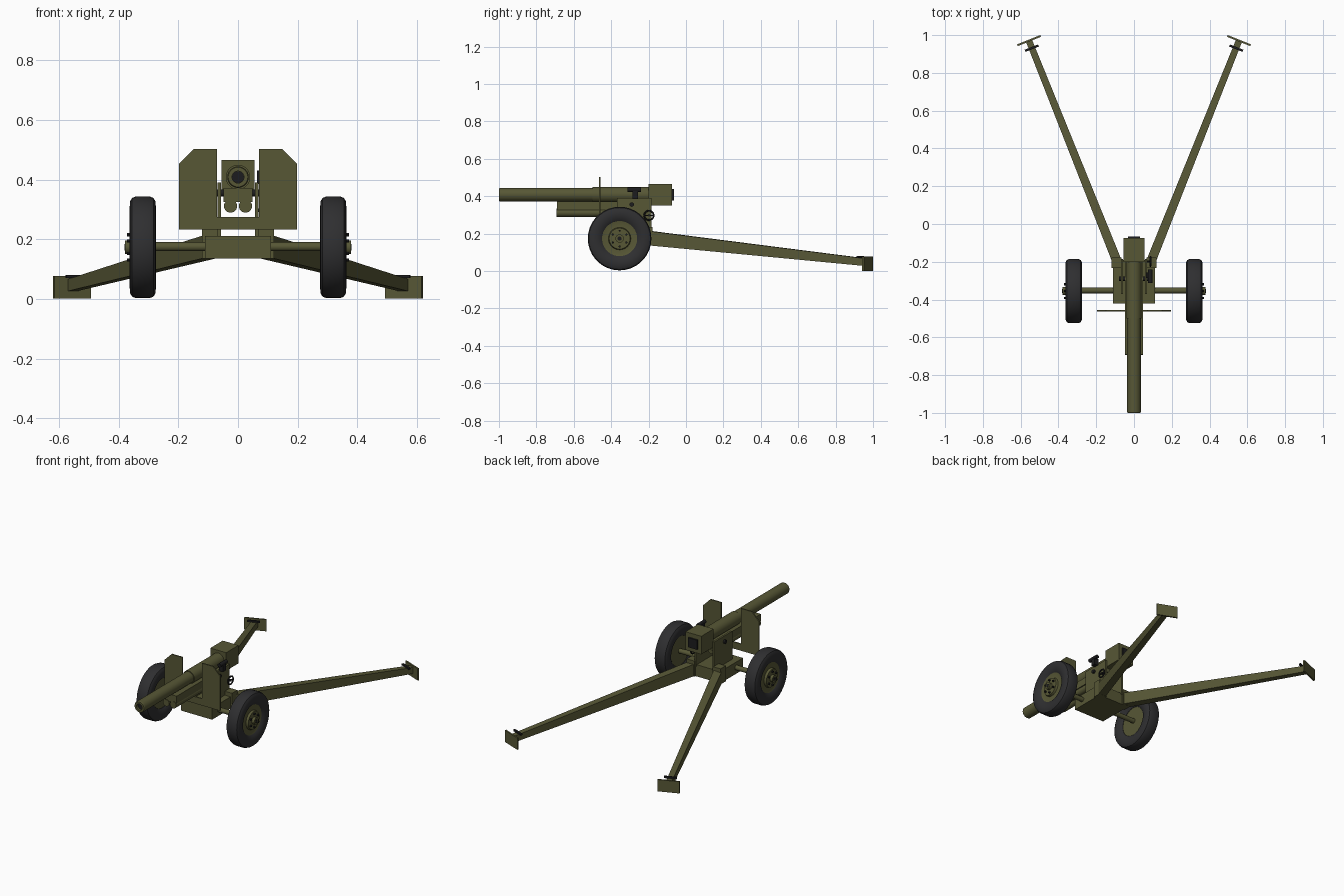
import bpy, bmesh, math
from mathutils import Vector

if "Cube" in bpy.data.objects:
    bpy.data.objects.remove(bpy.data.objects["Cube"])


def material(name, rgb):
    m = bpy.data.materials.new(name)
    m.diffuse_color = (*rgb, 1)
    m.use_nodes = True
    m.node_tree.nodes["Principled BSDF"].inputs["Base Color"].default_value = m.diffuse_color
    return m


OLIVE = material("olive paint", (0.095, 0.095, 0.036))
RUBBER = material("tyre rubber", (0.028, 0.028, 0.030))
BLACK = material("black metal", (0.012, 0.012, 0.013))


def finish(name, bm, mat, smooth=False):
    bmesh.ops.remove_doubles(bm, verts=bm.verts, dist=1e-6)
    bmesh.ops.recalc_face_normals(bm, faces=bm.faces)
    me = bpy.data.meshes.new(name)
    bm.to_mesh(me)
    bm.free()
    ob = bpy.data.objects.new(name, me)
    bpy.context.collection.objects.link(ob)
    me.materials.append(mat)
    if smooth:
        bpy.ops.object.select_all(action='DESELECT')
        ob.select_set(True)
        bpy.context.view_layer.objects.active = ob
        bpy.ops.object.shade_smooth_by_angle(angle=math.radians(30))
    return ob


def loft(name, a, b, mat):
    """Solid between two matching outlines."""
    bm = bmesh.new()
    va = [bm.verts.new(p) for p in a]
    vb = [bm.verts.new(p) for p in b]
    n = len(a)
    bm.faces.new(va)
    bm.faces.new(vb[::-1])
    for i in range(n):
        j = (i + 1) % n
        bm.faces.new((va[i], vb[i], vb[j], va[j]))
    return finish(name, bm, mat)


def box(name, x, y, z, mat=OLIVE):
    ring = [(x[0], y[0]), (x[1], y[0]), (x[1], y[1]), (x[0], y[1])]
    return loft(name, [(*p, z[0]) for p in ring], [(*p, z[1]) for p in ring], mat)


def lathe(name, profile, axis, centre, mat=OLIVE, n=32, closed=False):
    """Turn (radius, offset) pairs around the x, y or z axis."""
    bm = bmesh.new()
    c = Vector(centre)
    rings = []
    for r, t in profile:
        ring = []
        for i in range(n):
            a = 2 * math.pi * i / n
            u, v = r * math.cos(a), r * math.sin(a)
            p = {'x': (t, u, v), 'y': (u, t, v), 'z': (u, v, t)}[axis]
            ring.append(bm.verts.new(c + Vector(p)))
        rings.append(ring)
    pairs = list(zip(rings, rings[1:]))
    if closed:
        pairs.append((rings[-1], rings[0]))
    for a, b in pairs:
        for i in range(n):
            j = (i + 1) % n
            bm.faces.new((a[i], a[j], b[j], b[i]))
    return finish(name, bm, mat, True)


def rod(name, axis, centre, r, t0, t1, mat=OLIVE, n=24):
    return lathe(name, [(0, t0), (r, t0), (r, t1), (0, t1)], axis, centre, mat, n)


# Barrel with open bore, rear sleeve and breech
ZB = 0.408
lathe("barrel", [(0, -0.9), (0.02, -0.9), (0.02, -1.0), (0.033, -1.0), (0.036, -0.995),
                 (0.036, -0.5), (0.041, -0.5), (0.041, -0.19), (0, -0.19)], 'y', (0, 0, ZB))
rod("bore", 'y', (0, 0, ZB), 0.0198, -0.95, -0.985, BLACK)
box("breech", (-0.056, 0.056), (-0.2, -0.075), (0.35, 0.466))
box("breech_block", (-0.032, 0.032), (-0.09, -0.065), (0.377, 0.438), BLACK)

# Cradle with two recoil cylinders beneath
box("cradle", (-0.048, 0.048), (-0.69, -0.2), (0.325, 0.372))
for s in (-1, 1):
    rod("recoil_cylinder", 'y', (s * 0.025, 0, 0.311), 0.022, -0.693, -0.22)
rod("trunnion", 'x', (0, -0.29, 0.355), 0.012, -0.08, 0.08, BLACK, 16)

# Carriage
box("carriage_base", (-0.11, 0.11), (-0.42, -0.19), (0.135, 0.21))
rod("axle", 'x', (0, -0.352, 0.175), 0.015, -0.3, 0.3)

# Shield with centre slot and clipped corners
half = [(0.07, 0.275), (0.07, 0.503), (0.147, 0.503), (0.197, 0.453), (0.197, 0.232)]
outline = half + [(-x, z) for x, z in reversed(half)]
loft("shield", [(x, -0.464, z) for x, z in outline],
     [(x, -0.456, z) for x, z in outline], OLIVE)

# Elevation handwheel and sight on the right side
rim = [(0.025 + 0.0045 * math.cos(a * math.pi / 4), 0.0045 * math.sin(a * math.pi / 4))
       for a in range(8)]
HW = (0.087, -0.198, 0.297)
lathe("handwheel", rim, 'x', HW, BLACK, 24, True)
rod("handwheel_shaft", 'x', HW, 0.006, -0.025, 0.004, BLACK, 12)
box("handwheel_spoke", (0.084, 0.09), (-0.222, -0.174), (0.294, 0.300), BLACK)
box("sight_stem", (0.064, 0.094), (-0.286, -0.256), (0.385, 0.43), BLACK)
rod("sight_scope", 'y', (0.085, 0, 0.434), 0.012, -0.312, -0.24, BLACK, 16)

u = Vector((0.47, 1.177, 0)).normalized()
for s in (-1, 1):
    # Side cheeks and trail hinges
    box("carriage_cheek", (s * 0.057, s * 0.069), (-0.37, -0.185), (0.2, 0.39))
    box("trail_hinge", (s * 0.065, s * 0.12), (-0.232, -0.178), (0.135, 0.235))

    # Split trail leg, tapering to the spade
    along = Vector((s * u.x, u.y, 0))
    across = Vector((s * u.y, -u.x, 0))

    def section(c, w, z0, z1):
        c = Vector(c)
        return [c + across * d + Vector((0, 0, z)) for d, z in
                ((-w, z0), (w, z0), (w, z1), (-w, z1))]

    loft("trail_leg", section((s * 0.087, -0.205, 0), 0.025, 0.138, 0.215),
         section((s * 0.555, 0.968, 0), 0.017, 0.026, 0.066), OLIVE)
    base = Vector((s * 0.556, 0.971, 0))
    loft("spade", section(base - along * 0.005, 0.066, 0.001, 0.076),
         section(base + along * 0.005, 0.066, 0.001, 0.076), OLIVE)
    grip = Vector((s * 0.541, 0.931, 0))
    loft("trail_handle", section(grip - along * 0.006, 0.038, 0.07, 0.081),
         section(grip + along * 0.006, 0.038, 0.07, 0.081), BLACK)
    loft("handle_post", section(grip - along * 0.006, 0.007, 0.05, 0.072),
         section(grip + along * 0.006, 0.007, 0.05, 0.072), BLACK)

    # Wheel: tyre, dished rim, hub and bolts
    W = Vector((s * 0.319, -0.355, 0.173))
    side = [(0.170, 0.024), (0.165, 0.036), (0.153, 0.043), (0.128, 0.044),
            (0.105, 0.038), (0.094, 0.030)]
    lathe("tyre", side + [(r, -t) for r, t in reversed(side)], 'x', W, RUBBER, 36, True)
    lathe("wheel_rim", [(0, -s * 0.028), (0.097, -s * 0.028), (0.097, s * 0.031),
                        (0.088, s * 0.028), (0.06, s * 0.028), (0.056, s * 0.042),
                        (0, s * 0.042)], 'x', W, OLIVE, 36)
    rod("hub", 'x', W, 0.022, s * 0.03, s * 0.06)
    rod("hub_cap", 'x', W, 0.011, s * 0.05, s * 0.062, BLACK, 16)
    for i in range(6):
        a = math.pi / 6 + i * math.pi / 3
        rod("wheel_bolt", 'x', W + Vector((0, 0.042 * math.cos(a), 0.042 * math.sin(a))),
            0.006, s * 0.035, s * 0.052, BLACK, 6)
